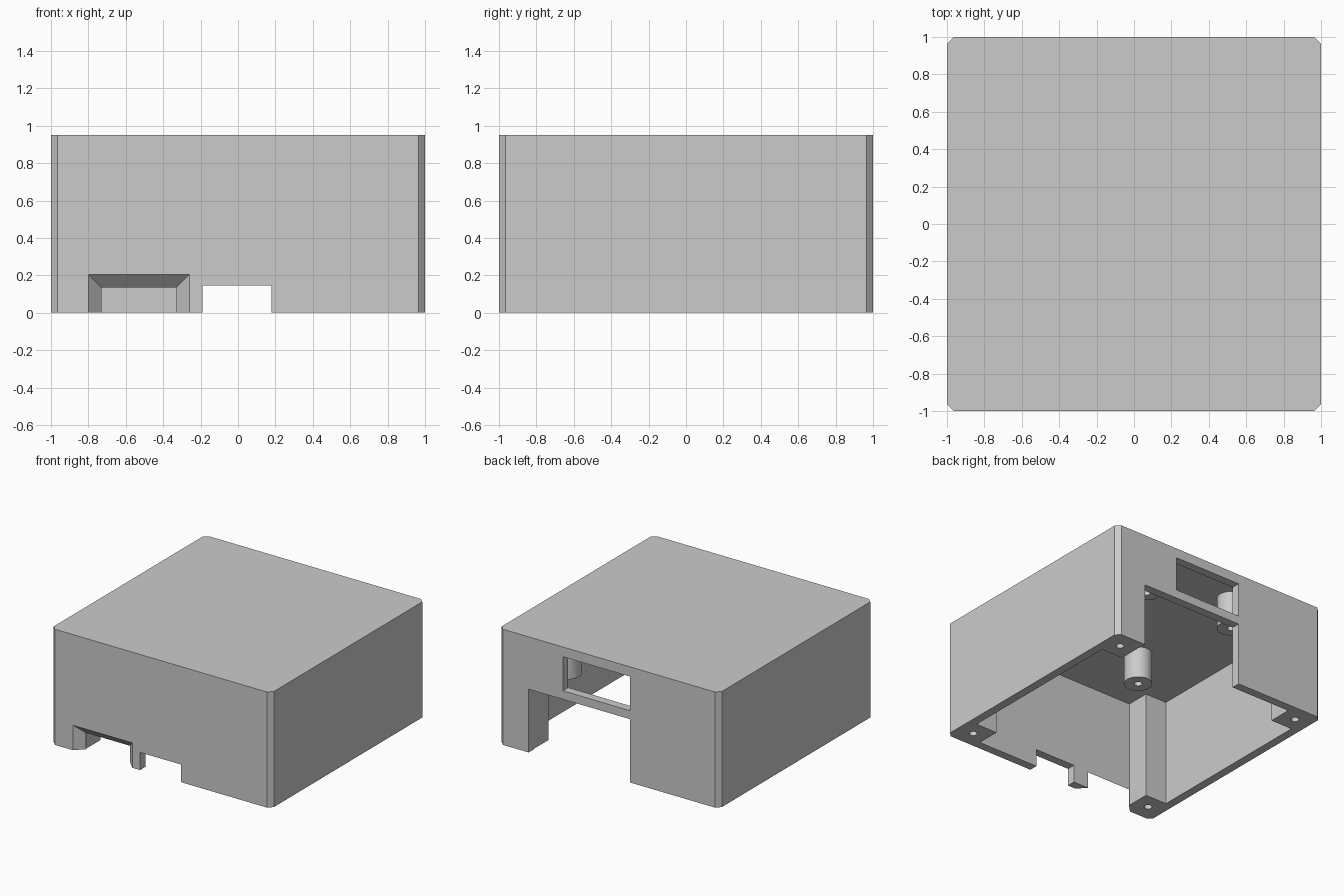
import bpy
import bmesh
from math import radians, tau
from mathutils import Vector

cube = bpy.data.objects.get("Cube")
if cube:
    bpy.data.objects.remove(cube, do_unlink=True)

grey = bpy.data.materials.new("plain_grey")
grey.use_nodes = True
grey.diffuse_color = (0.6, 0.6, 0.6, 1)
grey.node_tree.nodes["Principled BSDF"].inputs["Base Color"].default_value = (0.6, 0.6, 0.6, 1)

HEIGHT, CEILING = 0.95, 0.88
INNER, POST = 0.93, 0.735      # inner wall face, inner face of corner posts
HOLE = 0.03


def finish(bm, name):
    bmesh.ops.recalc_face_normals(bm, faces=bm.faces)
    mesh = bpy.data.meshes.new(name)
    bm.to_mesh(mesh)
    bm.free()
    mesh.materials.append(grey)
    obj = bpy.data.objects.new(name, mesh)
    bpy.context.collection.objects.link(obj)
    return obj


def loft(name, start, end):
    """Solid between two matching outlines."""
    bm = bmesh.new()
    a = [bm.verts.new(p) for p in start]
    b = [bm.verts.new(p) for p in end]
    bm.faces.new(a)
    bm.faces.new(b)
    for i in range(len(a)):
        j = (i + 1) % len(a)
        bm.faces.new((a[i], a[j], b[j], b[i]))
    return finish(bm, name)


def prism(name, outline, z0, z1):
    return loft(name, [(x, y, z0) for x, y in outline], [(x, y, z1) for x, y in outline])


def box(name, x0, x1, y0, y1, z0, z1):
    return prism(name, [(x0, y0), (x1, y0), (x1, y1), (x0, y1)], z0, z1)


def lathe(name, profile, x, y, steps=32):
    bm = bmesh.new()
    verts = [bm.verts.new((r, 0, z)) for r, z in profile]
    edges = [bm.edges.new(pair) for pair in zip(verts, verts[1:])]
    bmesh.ops.spin(bm, geom=verts + edges, cent=(0, 0, 0), axis=(0, 0, 1),
                   angle=tau, steps=steps)
    bmesh.ops.remove_doubles(bm, verts=bm.verts, dist=0.0001)
    bmesh.ops.translate(bm, verts=bm.verts, vec=Vector((x, y, 0)))
    return finish(bm, name)


def cut(target, cutter):
    cutter.hide_render = True
    mod = target.modifiers.new("cut", "BOOLEAN")
    mod.operation = "DIFFERENCE"
    mod.solver = "EXACT"
    mod.object = cutter
    bpy.context.view_layer.objects.active = target
    bpy.ops.object.modifier_apply(modifier=mod.name)
    bpy.data.objects.remove(cutter, do_unlink=True)


def smooth(obj):
    bpy.ops.object.select_all(action="DESELECT")
    obj.select_set(True)
    bpy.context.view_layer.objects.active = obj
    bpy.ops.object.shade_smooth_by_angle(angle=radians(25))


def corner_outline(outer, inner):
    """Square with its corners changed, walked quadrant by quadrant."""
    points = []
    for c, s in ((1, 0), (0, 1), (-1, 0), (0, -1)):
        points += [(x * c - y * s, x * s + y * c) for x, y in inner(outer)]
    return points


# Case: chamfered square block, hollowed from below around four corner posts
case = prism("case", corner_outline(1, lambda o: [(o, o - 0.036), (o - 0.036, o)]), 0, HEIGHT)
cut(case, prism("cavity", corner_outline(INNER, lambda o: [(o, POST), (POST, POST), (POST, o)]),
                -0.1, CEILING))

# Back wall: tall opening with a window above it
cut(case, box("back_opening", -0.19, 0.73, 0.91, 1.1, -0.1, 0.52))
cut(case, box("back_window", -0.19, 0.42, 0.91, 1.1, 0.59, 0.87))

# Front wall: plain notch and a flared plug recess
cut(case, box("front_notch", -0.19, 0.18, -1.1, -0.91, -0.1, 0.145))


def flare(y):
    d = -0.93 - y
    x0, x1, top = -0.73 - d, -0.33 + d, 0.135 + d
    return [(x0, y, -0.1), (x1, y, -0.1), (x1, y, top), (x0, y, top)]


cut(case, loft("plug_recess", flare(-1.02), flare(-0.925)))

# Screw holes in the corner posts
for x in (-0.86, 0.86):
    for y in (-0.86, 0.86):
        cut(case, lathe("screw_hole", [(0, -0.1), (HOLE, -0.1), (HOLE, 0.25), (0, 0.25)], x, y, 20))
smooth(case)

# Board standoffs hanging from the ceiling, each with a blind hole
for side, x in (("left", 0.53), ("right", -0.30)):
    for end, y in (("front", -0.31), ("back", 0.78)):
        profile = [(0, 0.82), (HOLE, 0.82), (HOLE, 0.62), (0.107, 0.62), (0.107, 0.9), (0, 0.9)]
        smooth(lathe(f"standoff_{end}_{side}", profile, x, y))
